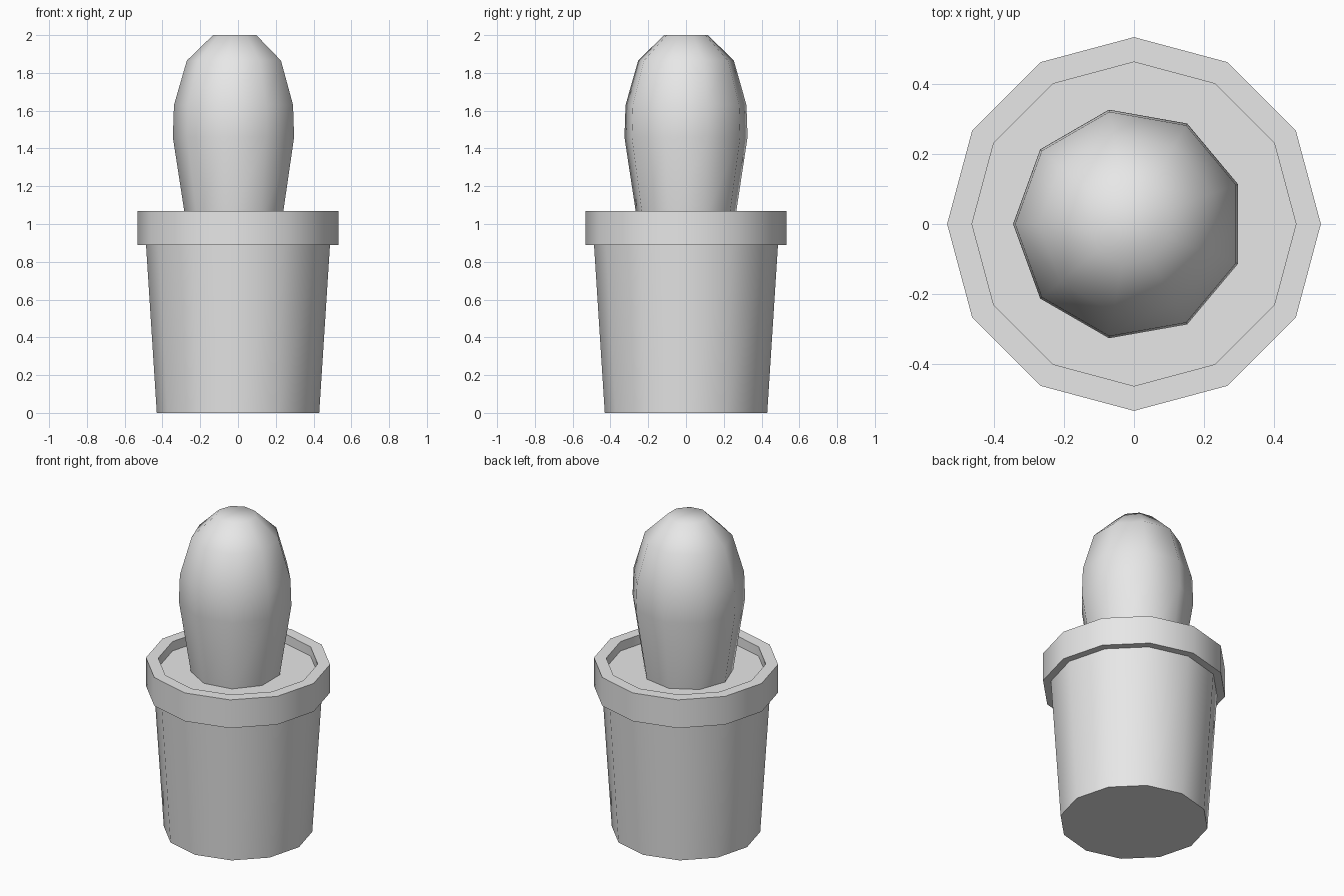
import bpy, bmesh, math

if "Cube" in bpy.data.objects:
    bpy.data.objects.remove(bpy.data.objects["Cube"])

grey = bpy.data.materials.new("plain_grey")
grey.diffuse_color = (0.8, 0.8, 0.8, 1)
grey.use_nodes = True
grey.node_tree.nodes["Principled BSDF"].inputs["Base Color"].default_value = grey.diffuse_color


def lathe(name, profile, sides, start=0.0, cx=0.0):
    """Revolve (radius, z) rings into a closed, smooth shaded solid."""
    bm = bmesh.new()
    rings = []
    for r, z in profile:
        angles = [start + math.tau * i / sides for i in range(sides)]
        rings.append([bm.verts.new((cx + r * math.cos(a), r * math.sin(a), z)) for a in angles])
    for low, high in zip(rings, rings[1:]):
        for i in range(sides):
            j = (i + 1) % sides
            bm.faces.new((low[i], low[j], high[j], high[i]))
    bm.faces.new(rings[0][::-1])
    bm.faces.new(rings[-1])
    mesh = bpy.data.meshes.new(name)
    bm.to_mesh(mesh)
    bm.free()
    mesh.materials.append(grey)
    ob = bpy.data.objects.new(name, mesh)
    bpy.context.collection.objects.link(ob)
    bpy.ops.object.select_all(action='DESELECT')
    ob.select_set(True)
    bpy.context.view_layer.objects.active = ob
    bpy.ops.object.shade_smooth_by_angle(angle=math.radians(60))
    return ob


# Tapered pot with overhanging rim, recessed soil closing the top
lathe("pot", [(0.43, 0), (0.487, 0.89), (0.533, 0.89), (0.533, 1.07),
              (0.462, 1.07), (0.462, 1.01)], 12)

# Cactus body, slightly off centre, rooted in the soil
lathe("cactus", [(0.26, 1.0), (0.331, 1.46), (0.325, 1.63),
                 (0.257, 1.865), (0.118, 2.0)], 9, start=math.pi, cx=-0.014)
